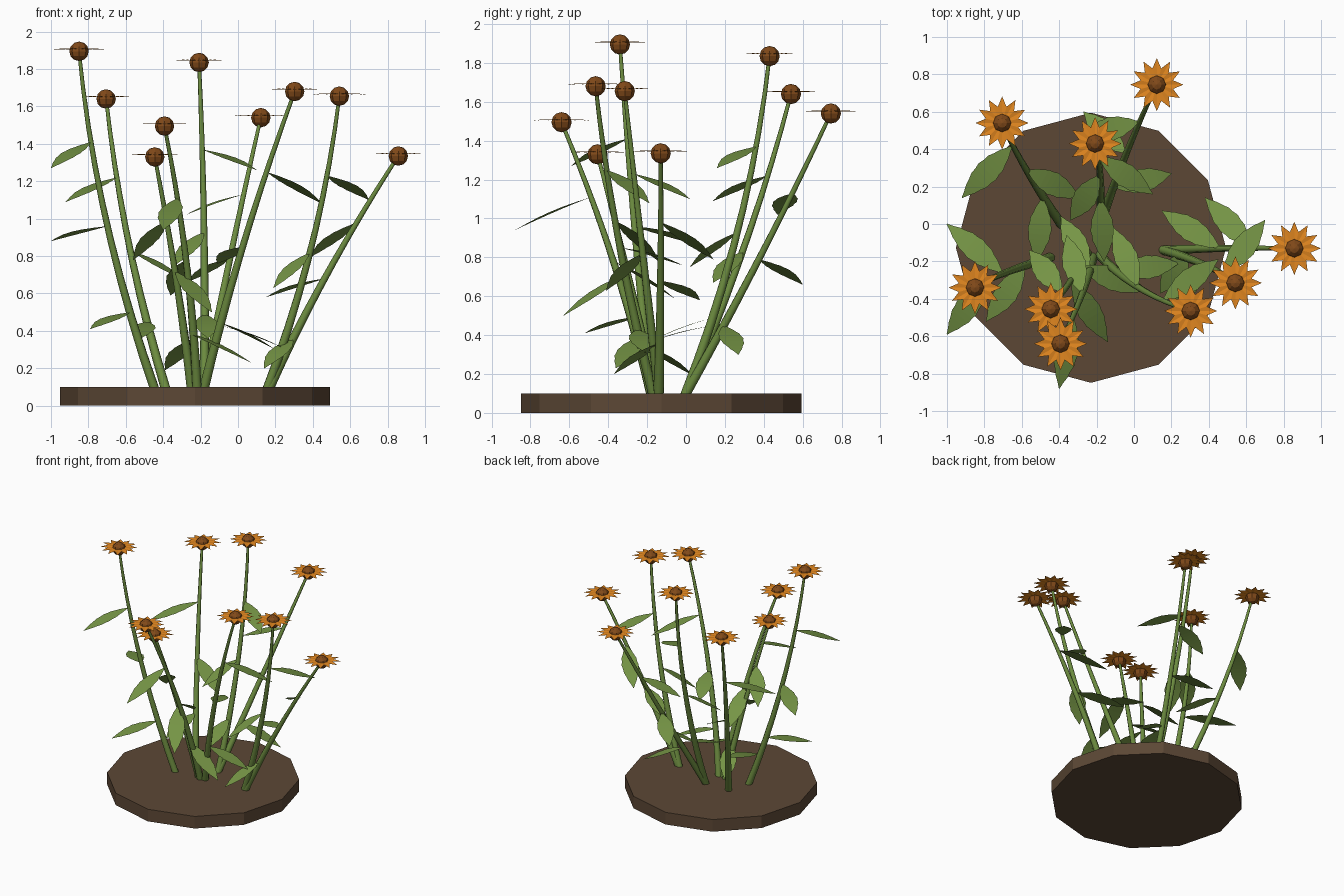
import bpy
import bmesh
import math
from mathutils import Vector

cube = bpy.data.objects.get("Cube")
if cube:
    bpy.data.objects.remove(cube, do_unlink=True)


def material(name, rgb):
    mat = bpy.data.materials.new(name)
    mat.use_nodes = True
    color = (*rgb, 1)
    mat.diffuse_color = color
    mat.node_tree.nodes["Principled BSDF"].inputs["Base Color"].default_value = color
    return mat


SOIL = material("soil brown", (.107, .064, .036))
STEM = material("stem green", (.15, .26, .05))
LEAF = material("leaf green", (.18, .30, .06))
PETAL = material("petal orange", (.75, .24, .014))
CENTER = material("seed brown", (.22, .068, .010))


def finish(name, bm, mat):
    mesh = bpy.data.meshes.new(name)
    bm.to_mesh(mesh)
    bm.free()
    mesh.materials.append(mat)
    obj = bpy.data.objects.new(name, mesh)
    bpy.context.collection.objects.link(obj)
    return obj


# Soil disc
bm = bmesh.new()
bmesh.ops.create_cone(bm, cap_ends=True, segments=12, radius1=.722, radius2=.722, depth=.1)
soil = finish("soil_disc", bm, SOIL)
soil.location = (-.23, -.127, .05)


def stem_point(guides, z):
    """Point at height z on the smooth curve through three guide points."""
    point = Vector((0, 0, 0))
    for g in guides:
        weight = 1
        for other in guides:
            if other is not g:
                weight *= (z - other.z) / (g.z - other.z)
        point += g * weight
    return point


def make_stem(name, guides, steps=9):
    curve = bpy.data.curves.new(name, "CURVE")
    curve.dimensions = "3D"
    curve.bevel_depth = .026
    curve.bevel_resolution = 2
    spline = curve.splines.new("POLY")
    spline.points.add(steps)
    low, high = guides[0].z - .03, guides[-1].z
    for i, p in enumerate(spline.points):
        t = i / steps
        p.co = (*stem_point(guides, low + (high - low) * t), 1)
        p.radius = 1 - .62 * t
    curve.materials.append(STEM)
    obj = bpy.data.objects.new(name, curve)
    bpy.context.collection.objects.link(obj)
    bpy.ops.object.select_all(action="DESELECT")
    obj.select_set(True)
    bpy.context.view_layer.objects.active = obj
    bpy.ops.object.convert(target="MESH")


def make_leaf(name, base, tip, steps=12):
    """Flat, pointed blade with a slight arch and small teeth."""
    along = tip - base
    side = along.cross(Vector((0, 0, 1))).normalized()
    bm = bmesh.new()
    rows = []
    for i in range(steps + 1):
        t = i / steps
        mid = base + along * t + Vector((0, 0, .01 * math.sin(math.pi * t)))
        half = .062 * math.sin(math.pi * t) if 0 < i < steps else .002
        half *= 1 + .04 * (-1) ** i
        rows.append([bm.verts.new(p) for p in (mid - side * half, mid + side * half)])
    for a, b in zip(rows, rows[1:]):
        bm.faces.new((a[0], a[1], b[1], b[0]))
    finish(name, bm, LEAF)


def make_bloom(name, at, petals=12):
    # Star of petals with slightly raised valleys
    bm = bmesh.new()
    hub = bm.verts.new((0, 0, 0))
    ring = []
    for i in range(petals * 2):
        angle = math.pi * i / petals
        r, z = (.09, .003) if i % 2 else (.142, -.002)
        ring.append(bm.verts.new((r * math.cos(angle), r * math.sin(angle), z)))
    for i, v in enumerate(ring):
        bm.faces.new((hub, v, ring[(i + 1) % len(ring)]))
    finish(name + "_petals", bm, PETAL).location = at + Vector((0, 0, .012))
    # Faceted seed head
    bm = bmesh.new()
    bmesh.ops.create_uvsphere(bm, u_segments=8, v_segments=6, radius=.052)
    finish(name + "_seed_head", bm, CENTER).location = at


def make_flower(name, foot, middle, top, leaves):
    guides = [Vector((*foot, .1)), Vector((*middle, .8)), Vector(top)]
    make_stem(name + "_stem", guides)
    make_bloom(name, guides[-1])
    # Each leaf: height on the stem, then its tip
    for i, (z, *tip) in enumerate(leaves):
        make_leaf(f"{name}_leaf_{i + 1}", stem_point(guides, z), Vector(tip))


make_flower("far_right_flower", (-.45, -.18), (-.66, -.25), (-.85, -.34, 1.895),
            [(1.41, -1, -.59, 1.27), (.96, -1, 0, .88), (.5, -.79, -.52, .41)])
make_flower("back_right_flower", (-.39, 0), (-.57, .28), (-.705, .54, 1.64),
            [(1.22, -.92, .14, 1.09), (.83, -.29, .14, .67), (.45, -.52, -.2, .36)])
make_flower("tall_back_flower", (-.18, 0), (-.18, .23), (-.208, .43, 1.835),
            [(1.37, .1, .16, 1.26), (.93, -.34, .02, .75), (.49, -.16, -.2, .36)])
make_flower("back_left_flower", (-.18, 0), (-.04, .38), (.122, .745, 1.54),
            [(1.13, -.28, .47, 1.02), (.79, -.27, .6, .66), (.45, .2, .27, .3)])
make_flower("front_left_flower", (-.18, -.17), (.01, -.33), (.303, -.465, 1.68),
            [(1.25, .45, -.19, 1.08), (.85, -.11, -.02, .76), (.43, .24, -.21, .31)])
make_flower("left_flower", (.16, -.14), (.38, -.22), (.542, -.315, 1.655),
            [(1.23, .7, .02, 1.1), (.82, .19, -.41, .63)])
make_flower("far_left_flower", (.17, -.14), (.53, -.13), (.857, -.13, 1.335),
            [(.98, .38, .14, .79), (.68, .15, .07, .58), (.36, .14, -.37, .2)])
make_flower("short_front_flower", (-.25, -.16), (-.35, -.32), (-.445, -.455, 1.33),
            [(.99, -.56, -.14, .78), (.72, -.14, -.63, .5), (.4, .07, -.36, .23)])
make_flower("front_flower", (-.22, -.18), (-.28, -.38), (-.393, -.64, 1.495),
            [(1.11, -.4, -.88, .94), (.78, -.36, -.06, .59), (.36, -.39, .04, .19)])
